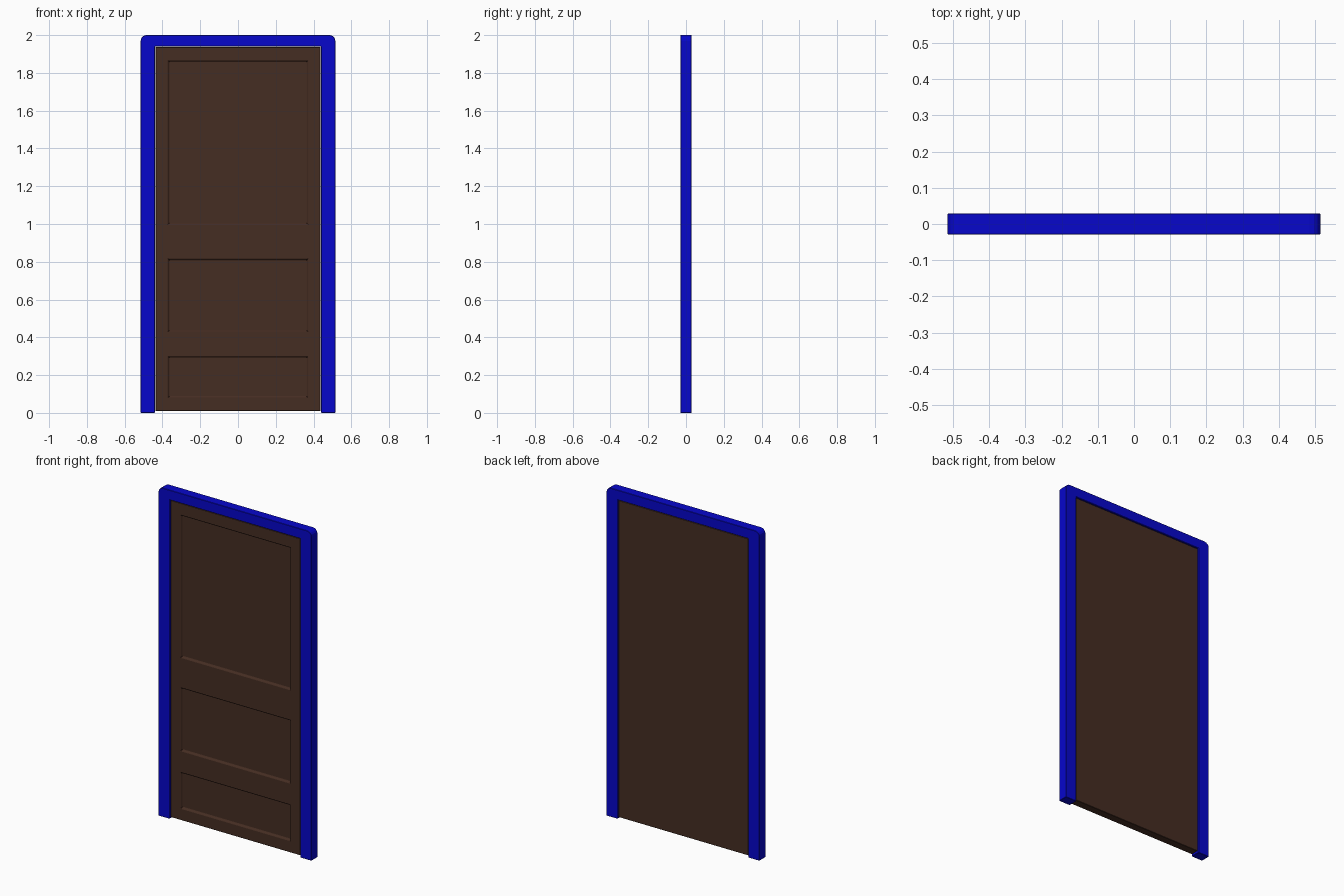
import bpy, bmesh, math
from mathutils import Vector

if "Cube" in bpy.data.objects:
    bpy.data.objects.remove(bpy.data.objects["Cube"])


def material(name, color):
    m = bpy.data.materials.new(name)
    m.diffuse_color = (*color, 1)
    m.use_nodes = True
    m.node_tree.nodes["Principled BSDF"].inputs["Base Color"].default_value = m.diffuse_color
    return m


def make_object(name, bm, mat, bevel):
    bmesh.ops.recalc_face_normals(bm, faces=bm.faces)
    me = bpy.data.meshes.new(name)
    bm.to_mesh(me)
    bm.free()
    me.materials.append(mat)
    ob = bpy.data.objects.new(name, me)
    bpy.context.collection.objects.link(ob)
    mod = ob.modifiers.new("edge_bevel", "BEVEL")
    mod.width = bevel
    mod.segments = 1
    mod.limit_method = "ANGLE"
    mod.angle_limit = math.radians(60)
    return ob


def extrude_back(bm, depth):
    geom = bmesh.ops.extrude_face_region(bm, geom=bm.faces[:], use_keep_orig=True)["geom"]
    verts = [g for g in geom if isinstance(g, bmesh.types.BMVert)]
    bmesh.ops.translate(bm, verts=verts, vec=(0, depth, 0))


blue = material("frame_blue", (0.002, 0.002, 0.6))
brown = material("door_brown", (0.06, 0.026, 0.016))

# Door frame: U-shaped profile with rounded top corners
W, IN, H, TOP, D, R = 0.515, 0.44, 2.0, 1.94, 0.0295, 0.03
half = [(IN, TOP), (IN, 0), (W, 0)]
for i in range(5):
    a = math.radians(90 * i / 4)
    half.append((W - R + R * math.cos(a), H - R + R * math.sin(a)))
outline = half + [(-x, z) for x, z in reversed(half)]
bm = bmesh.new()
bm.faces.new([bm.verts.new((x, -D, z)) for x, z in outline])
extrude_back(bm, 2 * D)
make_object("door_frame", bm, blue, 0.002)

# Door leaf: front sheet cut into a grid, panel cells sunk, then thickened
xs = [-0.437, -0.37, 0.37, 0.437]
zs = [0.01, 0.08, 0.30, 0.43, 0.815, 0.998, 1.865, 1.937]
YF, YB = -0.024, 0.025
bm = bmesh.new()
grid = [[bm.verts.new((x, YF, z)) for x in xs] for z in zs]
panels = []
for j in range(len(zs) - 1):
    for i in range(len(xs) - 1):
        f = bm.faces.new([grid[j][i], grid[j][i + 1], grid[j + 1][i + 1], grid[j + 1][i]])
        if i == 1 and j in (1, 3, 5):
            panels.append(f)
extrude_back(bm, YB - YF)
bm.normal_update()
bmesh.ops.recalc_face_normals(bm, faces=bm.faces)
bmesh.ops.inset_individual(bm, faces=panels, thickness=0.009, depth=-0.012)
# flat back: merge the coplanar grid cells
back = [e for e in bm.edges
        if len(e.link_faces) == 2 and all(abs(v.co.y - YB) < 1e-5 for v in e.verts)
        and all(f.normal.y > 0.9 for f in e.link_faces)]
bmesh.ops.dissolve_edges(bm, edges=back, use_verts=False)
make_object("door_leaf", bm, brown, 0.002)
